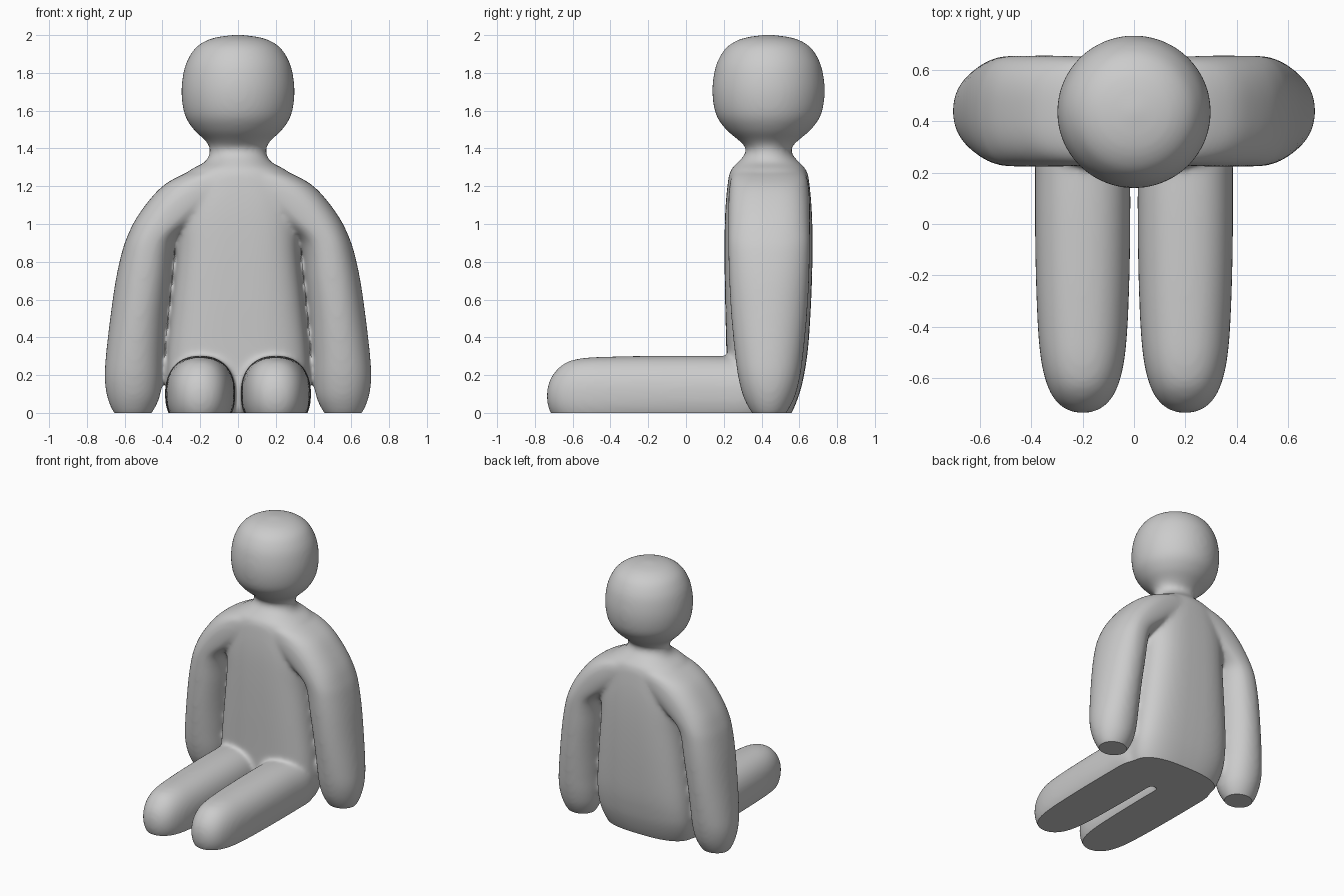
import bpy, bmesh
from math import sin, cos, pi
from mathutils import Vector

if "Cube" in bpy.data.objects:
    bpy.data.objects.remove(bpy.data.objects["Cube"])

YC = 0.437  # depth of the torso axis


def smooth_rings(rings, steps=6):
    """Catmull-Rom interpolation between the given sections."""
    out = []
    for i in range(len(rings) - 1):
        p0, p1 = rings[max(i - 1, 0)], rings[i]
        p2, p3 = rings[i + 1], rings[min(i + 2, len(rings) - 1)]
        for s in range(steps):
            t = s / steps
            out.append([0.5 * (2 * b + (c - a) * t + (2 * a - 5 * b + 4 * c - d) * t * t
                               + (3 * b - a - 3 * c + d) * t ** 3)
                        for a, b, c, d in zip(p0, p1, p2, p3)])
    return out + [list(rings[-1])]


def loft(bm, rings, place, n=48):
    """Rings are (t, centre u, centre v, radius u, radius v, roundness exponent)."""
    loops = []
    for t, cu, cv, ru, rv, e in smooth_rings(rings):
        ru, rv = max(ru, 0.004), max(rv, 0.004)
        loop = []
        for k in range(n):
            c, s = cos(2 * pi * k / n), sin(2 * pi * k / n)
            u = cu + ru * (1 if c > 0 else -1) * abs(c) ** (2 / e)
            v = cv + rv * (1 if s > 0 else -1) * abs(s) ** (2 / e)
            loop.append(bm.verts.new(place(t, u, v)))
        loops.append(loop)
    for a, b in zip(loops, loops[1:]):
        for k in range(n):
            bm.faces.new((a[k], a[(k + 1) % n], b[(k + 1) % n], b[k]))
    bm.faces.new(loops[0][::-1])
    bm.faces.new(loops[-1])


# torso, neck and head: sections stacked along z
trunk = [
    (-0.10, 0, 0.40, 0.27, 0.10, 2.5), (0.00, 0, 0.39, 0.34, 0.17, 2.7),
    (0.10, 0, 0.405, 0.37, 0.195, 2.9), (0.20, 0, 0.42, 0.378, 0.205, 3),
    (0.35, 0, 0.43, 0.372, 0.217, 3), (0.60, 0, 0.435, 0.348, 0.228, 3),
    (0.85, 0, YC, 0.325, 0.233, 3), (1.05, 0, YC, 0.33, 0.23, 2.8),
    (1.20, 0, YC, 0.31, 0.218, 2.6), (1.28, 0, YC, 0.26, 0.203, 2.4),
    (1.325, 0, YC, 0.18, 0.165, 2.2), (1.36, 0, YC, 0.155, 0.132, 2),
    (1.40, 0, YC, 0.15, 0.12, 2), (1.44, 0, YC, 0.172, 0.155, 2),
    (1.50, 0, YC, 0.235, 0.225, 2), (1.58, 0, YC, 0.283, 0.279, 2),
    (1.70, 0, YC, 0.30, 0.298, 2), (1.82, 0, YC, 0.285, 0.284, 2),
    (1.90, 0, YC, 0.25, 0.25, 2), (1.95, 0, YC, 0.205, 0.205, 2),
    (1.985, 0, YC, 0.13, 0.13, 2), (2.003, 0, YC, 0.01, 0.01, 2),
]

# arm: (z, inner x, outer x, half depth, exponent)
arm = [
    (-0.05, 0.53, 0.58, 0.03, 2), (-0.03, 0.49, 0.62, 0.06, 2),
    (0.00, 0.455, 0.658, 0.092, 2), (0.08, 0.415, 0.692, 0.135, 2),
    (0.18, 0.40, 0.706, 0.162, 2.1), (0.30, 0.393, 0.70, 0.18, 2.1),
    (0.50, 0.378, 0.677, 0.20, 2.1), (0.70, 0.357, 0.648, 0.212, 2.2),
    (0.85, 0.342, 0.615, 0.216, 2.3), (0.93, 0.31, 0.588, 0.217, 2.4),
    (1.02, 0.20, 0.545, 0.217, 2.6), (1.12, 0.08, 0.475, 0.216, 2.7),
    (1.20, -0.02, 0.40, 0.21, 2.7), (1.255, -0.08, 0.31, 0.20, 2.6),
    (1.29, -0.10, 0.22, 0.17, 2.4),
]
arm = [(z, (a + b) / 2, YC + 0.003, (b - a) / 2, d, e) for z, a, b, d, e in arm]

# leg: sections along y
leg = [
    (-0.738, 0.20, 0.09, 0.01, 0.01, 2), (-0.725, 0.20, 0.09, 0.06, 0.075, 2),
    (-0.69, 0.20, 0.092, 0.105, 0.13, 2.1), (-0.63, 0.20, 0.095, 0.138, 0.175, 2.2),
    (-0.54, 0.20, 0.097, 0.161, 0.194, 2.3), (-0.40, 0.20, 0.098, 0.175, 0.20, 2.3),
    (-0.15, 0.20, 0.10, 0.184, 0.202, 2.3), (0.15, 0.20, 0.10, 0.186, 0.202, 2.3),
    (0.35, 0.20, 0.10, 0.18, 0.19, 2.3), (0.47, 0.18, 0.10, 0.14, 0.14, 2.2),
]

bm = bmesh.new()
loft(bm, trunk, lambda t, u, v: Vector((u, v, t)))
for side in (-1, 1):
    loft(bm, arm, lambda t, u, v: Vector((side * u, v, t)))
    loft(bm, leg, lambda t, u, v: Vector((side * u, t, v)))
bmesh.ops.recalc_face_normals(bm, faces=bm.faces)
mesh = bpy.data.meshes.new("seated_figure")
bm.to_mesh(mesh)
bm.free()
figure = bpy.data.objects.new("seated_figure", mesh)
bpy.context.collection.objects.link(figure)

# fuse the parts into one skin with soft joints
fuse = figure.modifiers.new("fuse", 'REMESH')
fuse.mode = 'VOXEL'
fuse.voxel_size = 0.012
soften = figure.modifiers.new("soften", 'SMOOTH')
soften.factor = 0.5
soften.iterations = 22
fused = bpy.data.meshes.new_from_object(
    figure.evaluated_get(bpy.context.evaluated_depsgraph_get()))
figure.modifiers.clear()

# flat underside where the figure sits on the floor
bm = bmesh.new()
bm.from_mesh(fused)
cut = bmesh.ops.bisect_plane(bm, geom=bm.verts[:] + bm.edges[:] + bm.faces[:],
                             plane_co=(0, 0, 0), plane_no=(0, 0, 1), clear_inner=True)
rim = [e for e in bm.edges if e.is_boundary]
bmesh.ops.holes_fill(bm, edges=rim, sides=0)
bmesh.ops.recalc_face_normals(bm, faces=bm.faces)
bm.to_mesh(fused)
bm.free()
figure.data = fused

bpy.context.view_layer.objects.active = figure
figure.select_set(True)
bpy.ops.object.shade_smooth_by_angle(angle=0.7)
